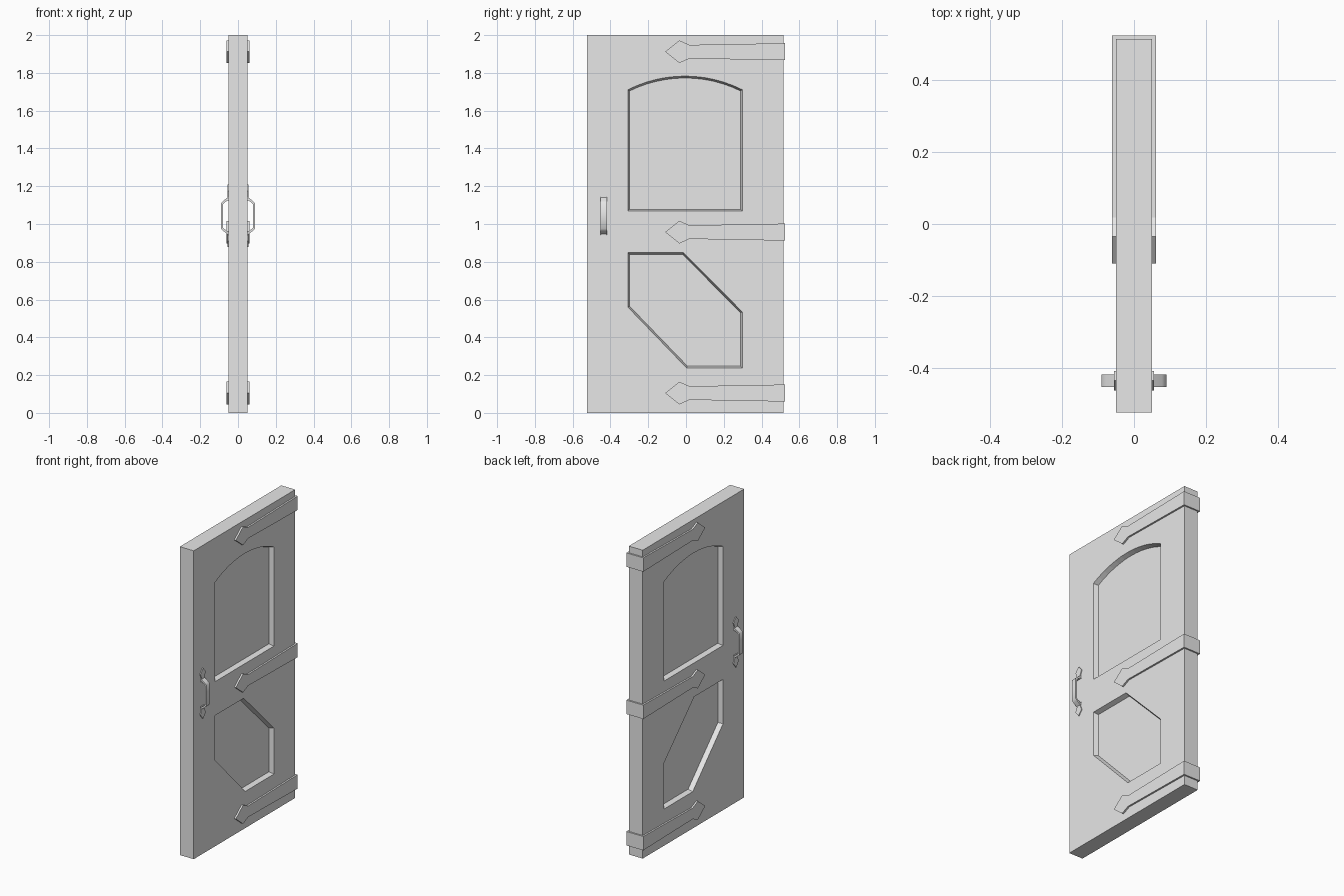
import bpy, bmesh, math
from mathutils import Vector

if "Cube" in bpy.data.objects:
    bpy.data.objects.remove(bpy.data.objects["Cube"], do_unlink=True)

grey = bpy.data.materials.new("plain_grey")
grey.use_nodes = True
COLOUR = (0.8, 0.8, 0.8, 1)
grey.diffuse_color = COLOUR
grey.node_tree.nodes["Principled BSDF"].inputs["Base Color"].default_value = COLOUR


def prism(name, start, end):
    """Solid joining two matching loops of 3D points."""
    bm = bmesh.new()
    a = [bm.verts.new(p) for p in start]
    b = [bm.verts.new(p) for p in end]
    n = len(a)
    bm.faces.new(a)
    bm.faces.new(b[::-1])
    for i in range(n):
        j = (i + 1) % n
        bm.faces.new((a[i], b[i], b[j], a[j]))
    bmesh.ops.recalc_face_normals(bm, faces=bm.faces)
    mesh = bpy.data.meshes.new(name)
    bm.to_mesh(mesh)
    bm.free()
    mesh.materials.append(grey)
    obj = bpy.data.objects.new(name, mesh)
    bpy.context.collection.objects.link(obj)
    return obj


def slab(name, outline, half):
    """Extrude a (y, z) outline through the door thickness."""
    return prism(name, [(-half, y, z) for y, z in outline],
                 [(half, y, z) for y, z in outline])


def offset(outline, d):
    """Move every edge of a counter-clockwise outline inwards by d."""
    result = []
    n = len(outline)
    for i in range(n):
        p, q, r = (Vector(outline[k % n]) for k in (i - 1, i, i + 1))
        e, f = (q - p).normalized(), (r - q).normalized()
        m, k = Vector((-e.y, e.x)), Vector((-f.y, f.x))
        result.append(q + (m + k) * d / (1 + m.dot(k)))
    return result


# Door leaf
HALF = 0.05
door = slab("door_leaf", [(-0.525, 0), (0.515, 0), (0.515, 2), (-0.525, 2)], HALF)

# Panel outlines: arched window shape and slanted hexagon
LEFT, RIGHT = -0.308, 0.298
half_w, rise = (RIGHT - LEFT) / 2, 0.072
radius = (half_w ** 2 + rise ** 2) / (2 * rise)
sweep = math.asin(half_w / radius)
arch = [(LEFT, 1.068), (RIGHT, 1.068)]
STEPS = 12
for i in range(STEPS + 1):
    t = sweep * (1 - 2 * i / STEPS)
    arch.append(((LEFT + RIGHT) / 2 + radius * math.sin(t),
                 1.783 - radius * (1 - math.cos(t))))
hexagon = [(LEFT, 0.56), (0.003, 0.238), (RIGHT, 0.238),
           (RIGHT, 0.535), (-0.013, 0.848), (LEFT, 0.848)]

# Sink both panels into both faces with slightly sloping walls
DEPTH, SLOPE = 0.03, 0.01
cutters = []
for outline in (arch, hexagon):
    floor = offset(outline, SLOPE)
    mouth = offset(outline, -SLOPE)
    for side in (-1, 1):
        cutter = prism("panel_cutter",
                       [(side * (HALF - DEPTH), y, z) for y, z in floor],
                       [(side * (HALF + DEPTH), y, z) for y, z in mouth])
        cutter.hide_render = True
        cutters.append(cutter)
        mod = door.modifiers.new("panel_recess", "BOOLEAN")
        mod.operation = "DIFFERENCE"
        mod.solver = "EXACT"
        mod.object = cutter
bpy.context.view_layer.update()
carved = bpy.data.meshes.new_from_object(
    door.evaluated_get(bpy.context.evaluated_depsgraph_get()))
door.modifiers.clear()
door.data = carved
for cutter in cutters:
    bpy.data.objects.remove(cutter, do_unlink=True)

# Hinge straps: arrow-headed bands wrapping round the hinge edge
strap_half = [(-0.11, 0), (-0.035, 0.06), (0.018, 0.036), (0.525, 0.045)]
strap = strap_half + [(y, -z) for y, z in strap_half[:0:-1]]
for name, height in (("lower", 0.105), ("middle", 0.957), ("upper", 1.912)):
    slab(name + "_hinge_strap", [(y, height + z) for y, z in strap], 0.061)

# Handle plates: small arrowheads above and below the grip
GRIP_Y, GRIP_Z = -0.436, 1.043
tip_half = [(0, 0.165), (0.027, 0.132), (0.014, 0.1), (0.02, 0.08)]
tip = tip_half + [(-y, z) for y, z in tip_half[:0:-1]]
for name, s in (("upper", 1), ("lower", -1)):
    slab(name + "_handle_plate",
         [(GRIP_Y + y, GRIP_Z + s * z) for y, z in tip], 0.055)

# Handle grips: bent bar on each face
outer = [(0.045, 0.104), (0.078, 0.08), (0.09, 0.068)]
inner = [(0.08, 0.062), (0.072, 0.07), (0.045, 0.09)]
half_bar = outer + [(x, -z) for x, z in outer[::-1]]
bar = half_bar + [(x, -z) for x, z in inner[::-1]] + inner
for name, side in (("left", 1), ("right", -1)):
    grip = prism(name + "_handle_grip",
                 [(side * x, GRIP_Y - 0.017, GRIP_Z + z) for x, z in bar],
                 [(side * x, GRIP_Y + 0.017, GRIP_Z + z) for x, z in bar])
    bpy.ops.object.select_all(action="DESELECT")
    grip.select_set(True)
    bpy.context.view_layer.objects.active = grip
    bpy.ops.object.shade_smooth_by_angle(angle=math.radians(50))
